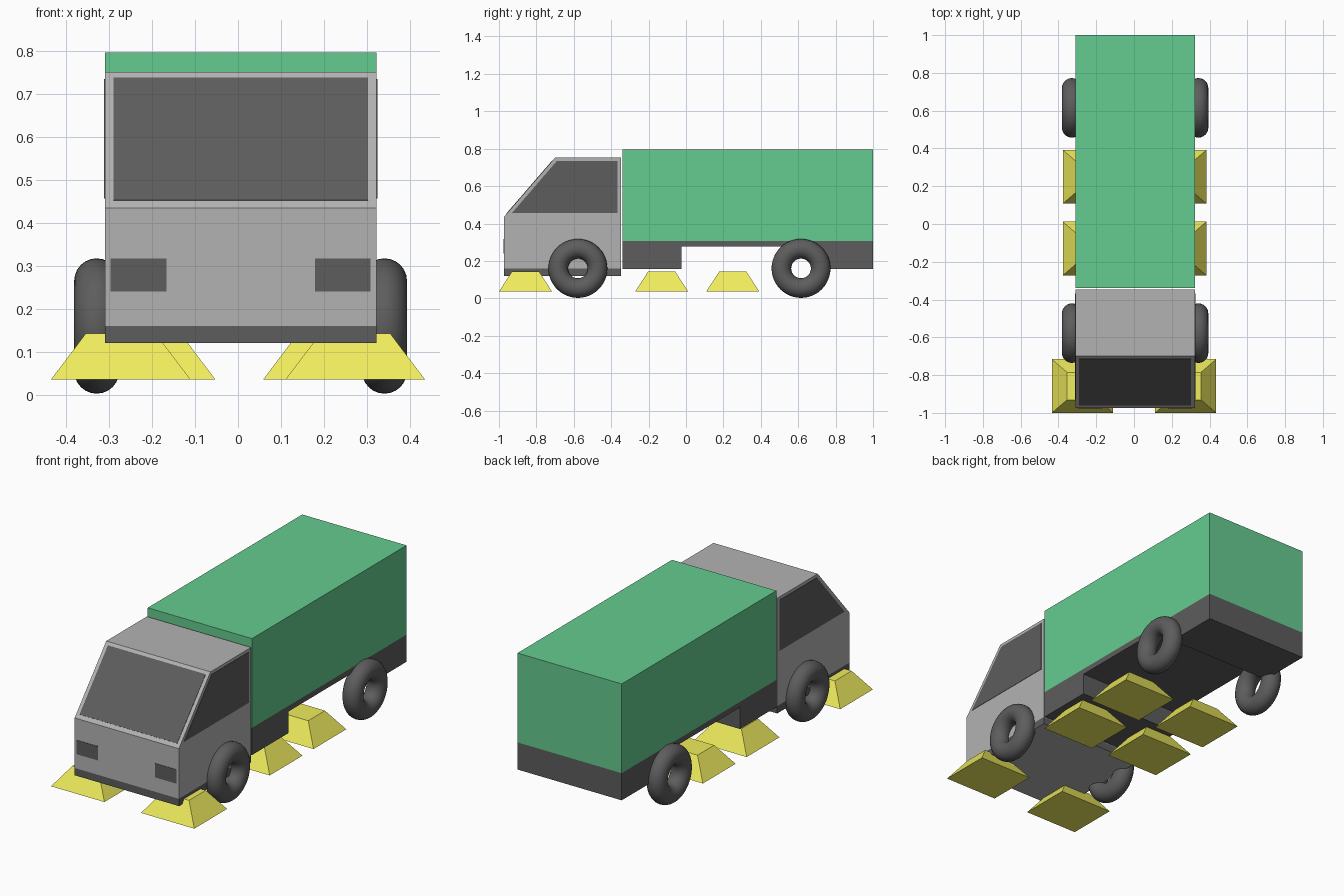
import bpy, bmesh, math
from mathutils import Vector

if "Cube" in bpy.data.objects:
    bpy.data.objects.remove(bpy.data.objects["Cube"])


def material(name, rgb):
    m = bpy.data.materials.new(name)
    m.diffuse_color = (*rgb, 1)
    m.use_nodes = True
    m.node_tree.nodes["Principled BSDF"].inputs["Base Color"].default_value = m.diffuse_color
    return m


GREEN = material("green", (0.13, 0.60, 0.28))
YELLOW = material("yellow", (0.87, 0.84, 0.11))
DARK = material("dark_grey", (0.11, 0.11, 0.11))
GREY = material("light_grey", (0.45, 0.45, 0.45))

CX = 0.006            # body centre line
X0, X1 = -0.31, 0.323  # body sides


def finish(bm, name, mat):
    bmesh.ops.recalc_face_normals(bm, faces=bm.faces)
    mesh = bpy.data.meshes.new(name)
    bm.to_mesh(mesh)
    bm.free()
    mesh.materials.append(mat)
    ob = bpy.data.objects.new(name, mesh)
    bpy.context.collection.objects.link(ob)
    return ob


def prism(name, profile, x0, x1, mat):
    """Extrude a (y, z) side profile from x0 to x1."""
    bm = bmesh.new()
    face = bm.faces.new([bm.verts.new((x0, y, z)) for y, z in profile])
    ext = bmesh.ops.extrude_face_region(bm, geom=[face])
    verts = [v for v in ext["geom"] if isinstance(v, bmesh.types.BMVert)]
    bmesh.ops.translate(bm, verts=verts, vec=(x1 - x0, 0, 0))
    return finish(bm, name, mat)


def box(name, x, y, z, mat):
    rect = [(y[0], z[0]), (y[1], z[0]), (y[1], z[1]), (y[0], z[1])]
    return prism(name, rect, x[0], x[1], mat)


def brush(name, cx, cy):
    """Square frustum, wide at the bottom."""
    bm = bmesh.new()
    bmesh.ops.create_cube(bm, size=1)
    for v in bm.verts:
        top = v.co.z > 0
        w, d = (0.162, 0.145) if top else (0.324, 0.284)
        v.co = (cx + v.co.x * w, cy + v.co.y * d, 0.143 if top else 0.036)
    finish(bm, name, YELLOW)


# Cargo body and stepped chassis
box("cargo_body", (X0, X1), (-0.34, 1.0), (0.307, 0.797), GREEN)
prism("chassis", [(-0.34, 0.158), (-0.025, 0.158), (-0.025, 0.276), (0.70, 0.276),
                  (0.70, 0.158), (1.0, 0.158), (1.0, 0.307), (-0.34, 0.307)], X0, X1, DARK)

# Cab with a dark skirt around its base and a grey floor
A, B = Vector((-0.974, 0.435)), Vector((-0.70, 0.752))
prism("cab", [(-0.974, 0.16), A, B, (-0.348, 0.752), (-0.348, 0.16)], X0, X1, GREY)
skirt = box("cab_skirt", (X0, X1), (-0.974, -0.348), (0.12, 0.16), DARK)
skirt.data.materials.append(GREY)
for p in skirt.data.polygons:
    if p.normal.z < -0.9:
        p.material_index = 1

# Windscreen lying on the sloped front
out = Vector((A.y - B.y, B.x - A.x)).normalized() * 0.002
lo, hi = A.lerp(B, 0.055), A.lerp(B, 0.955)
prism("windscreen", [lo - out, lo + out, hi + out, hi - out], -0.29, 0.303, DARK)

# Side windows, headlights, wheels and brushes on both sides
window = [(-0.93, 0.457), (-0.69, 0.735), (-0.367, 0.735), (-0.367, 0.457)]
for s, side in ((-1, "left"), (1, "right")):
    wx = X1 if s > 0 else X0
    prism(f"side_window_{side}", window, wx - 0.002, wx + 0.002, DARK)
    hx = CX + s * 0.238
    box(f"headlight_{side}", (hx - 0.065, hx + 0.065), (-0.976, -0.972), (0.24, 0.317), DARK)
    for end, y in (("front", -0.578), ("rear", 0.615)):
        bpy.ops.mesh.primitive_torus_add(
            location=(CX + s * 0.335, y, 0.16), rotation=(0, math.pi / 2, 0),
            major_segments=48, minor_segments=24, major_radius=0.105, minor_radius=0.0525)
        tyre = bpy.context.object
        tyre.name = f"{end}_tyre_{side}"
        tyre.data.materials.append(DARK)
        bpy.ops.object.shade_smooth()
    brush(f"front_brush_{side}", s * 0.273, -0.858)
    brush(f"middle_brush_{side}", 0.003 + s * 0.218, -0.13)
    brush(f"rear_brush_{side}", 0.003 + s * 0.218, 0.25)
